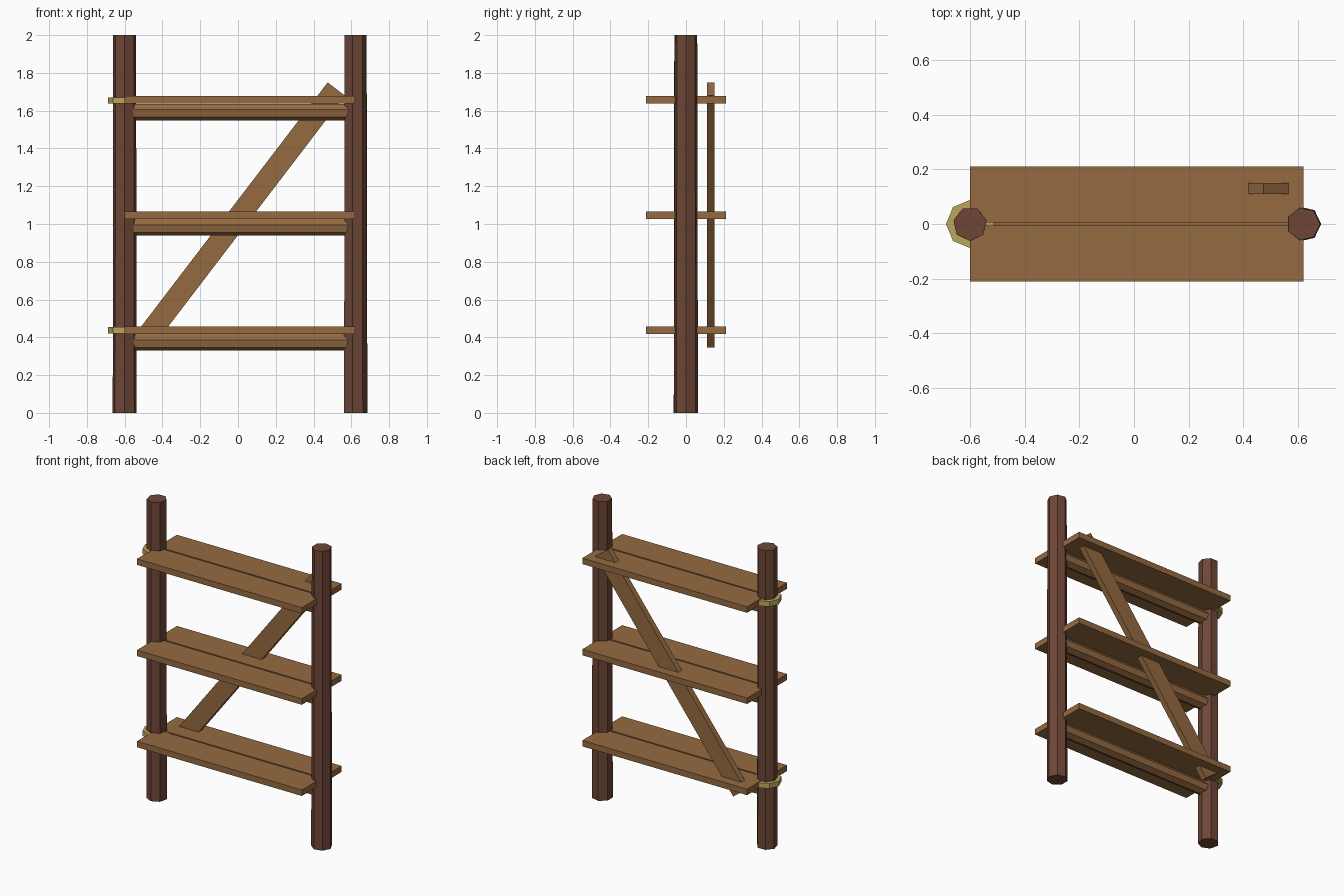
import bpy
import math
from mathutils import Matrix, Vector

cube = bpy.data.objects.get("Cube")
if cube:
    bpy.data.objects.remove(cube, do_unlink=True)


def material(name, rgb):
    m = bpy.data.materials.new(name)
    m.use_nodes = True
    m.diffuse_color = (*rgb, 1)
    m.node_tree.nodes["Principled BSDF"].inputs["Base Color"].default_value = (*rgb, 1)
    return m


PLANK = material("plank wood", (0.30, 0.145, 0.052))
POST = material("dark post wood", (0.156, 0.062, 0.037))
ROPE = material("straw rope", (0.52, 0.38, 0.11))


def finish(name, mat):
    ob = bpy.context.object
    ob.name = ob.data.name = name
    ob.data.materials.append(mat)
    return ob


def box(name, loc, size, mat, tilt=0):
    bpy.ops.mesh.primitive_cube_add(size=1, location=loc)
    ob = finish(name, mat)
    ob.data.transform(Matrix.Diagonal((*size, 1)))
    ob.rotation_euler.y = tilt
    return ob


def pole(name, loc, sides, r_bottom, r_top, length, mat, turn=0):
    # the first corner points along +x, then turns about the pole axis
    bpy.ops.mesh.primitive_cone_add(vertices=sides, radius1=r_bottom, radius2=r_top,
                                    depth=length, location=loc)
    ob = finish(name, mat)
    ob.data.transform(Matrix.Rotation(turn - math.pi / 2, 4, 'Z'))
    return ob


LEFT_X, RIGHT_X = 0.62, -0.60
MID_X, SPAN = (LEFT_X + RIGHT_X) / 2, LEFT_X - RIGHT_X

# Upright posts
pole("left_post", (LEFT_X, 0, 1), 7, 0.065, 0.061, 2, POST)
pole("right_post", (RIGHT_X, 0, 1), 7, 0.065, 0.062, 2, POST, -math.pi / 2)

# Shelves: two planks resting on a round crossbar
for level, z in zip(("lower", "middle", "upper"), (0.437, 1.047, 1.657)):
    for side, y in (("front", -0.108), ("back", 0.108)):
        box(f"{level}_{side}_plank", (MID_X, y, z), (SPAN, 0.206, 0.04), PLANK)
    bar = pole(f"{level}_crossbar", (MID_X, 0, z - 0.062), 7, 0.046, 0.046, SPAN - 0.06, PLANK)
    bar.rotation_euler.y = math.pi / 2

# Rope lashings on the right post
for level, z in (("lower", 0.437), ("upper", 1.654)):
    pole(f"{level}_lashing", (RIGHT_X, 0, z), 8, 0.088, 0.088, 0.034, ROPE)

# Diagonal brace through the back planks
low, high = Vector((-0.50, 0.13, 0.38)), Vector((0.52, 0.13, 1.715))
run = high - low
box("diagonal_brace", (low + high) / 2, (run.length, 0.04, 0.114), PLANK,
    -math.atan2(run.z, run.x))
